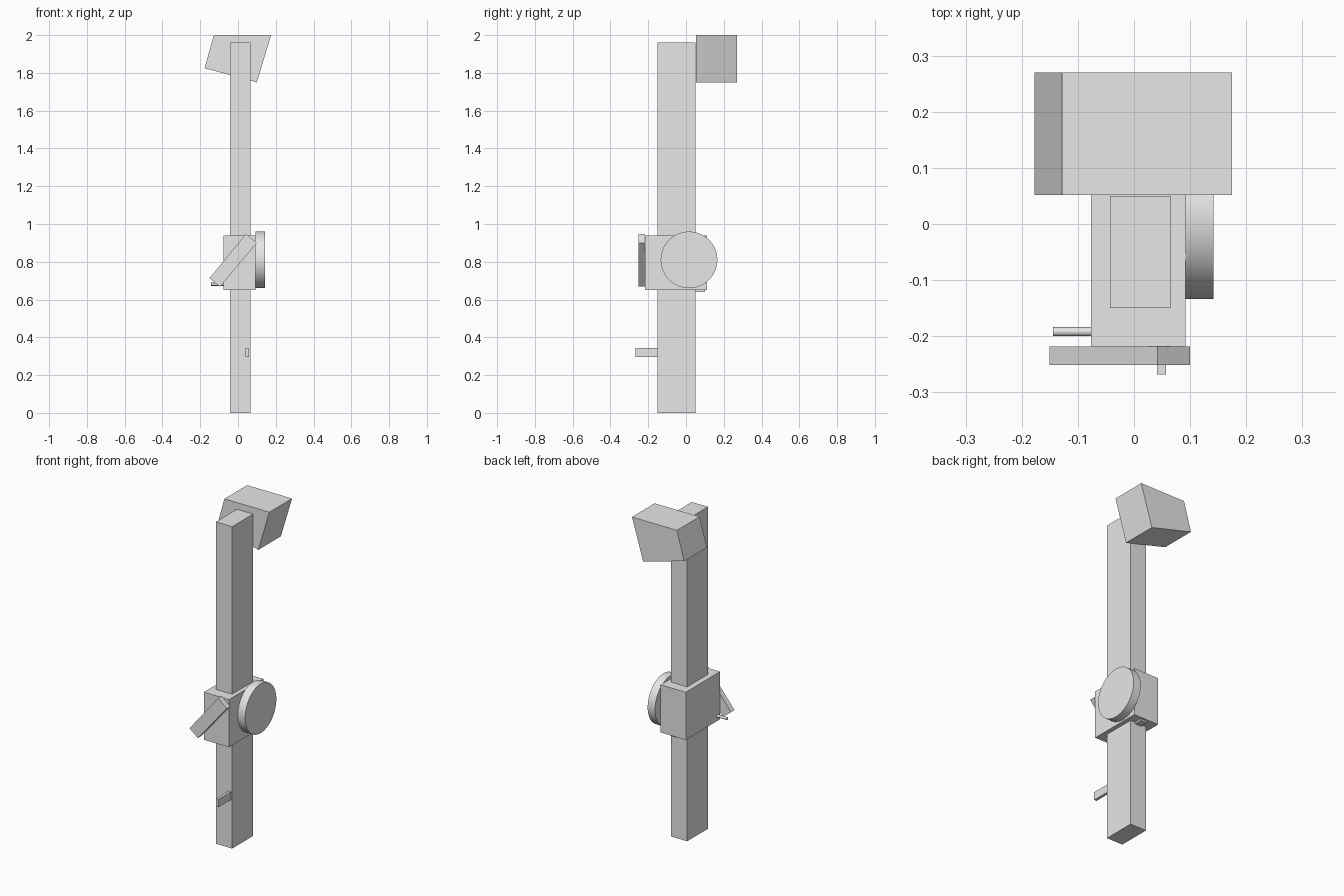
import bpy
import bmesh
import math
from mathutils import Matrix, Vector

cube = bpy.data.objects.get("Cube")
if cube:
    bpy.data.objects.remove(cube, do_unlink=True)

# One plain grey for the whole model
grey = bpy.data.materials.new("plain grey")
grey.use_nodes = True
colour = (0.8, 0.8, 0.8, 1)
grey.diffuse_color = colour
grey.node_tree.nodes["Principled BSDF"].inputs["Base Color"].default_value = colour


def add_object(name, bm):
    bmesh.ops.recalc_face_normals(bm, faces=bm.faces)
    mesh = bpy.data.meshes.new(name)
    bm.to_mesh(mesh)
    bm.free()
    mesh.materials.append(grey)
    obj = bpy.data.objects.new(name, mesh)
    bpy.context.collection.objects.link(obj)
    return obj


def prism(name, outline, front, back):
    """Extrude an outline of (x, z) points along y."""
    bm = bmesh.new()
    face = bm.faces.new([bm.verts.new((x, front, z)) for x, z in outline])
    extruded = bmesh.ops.extrude_face_region(bm, geom=[face])["geom"]
    moved = [v for v in extruded if isinstance(v, bmesh.types.BMVert)]
    bmesh.ops.translate(bm, verts=moved, vec=(0, back - front, 0))
    return add_object(name, bm)


def box(name, x, y, z):
    outline = [(x[0], z[0]), (x[1], z[0]), (x[1], z[1]), (x[0], z[1])]
    return prism(name, outline, *y)


def rod(name, x, y, z, radius, sides):
    """Cylinder lying along x."""
    bm = bmesh.new()
    place = Matrix.Translation(Vector((sum(x) / 2, y, z))) @ Matrix.Rotation(math.pi / 2, 4, "Y")
    bmesh.ops.create_cone(bm, cap_ends=True, segments=sides, radius1=radius,
                          radius2=radius, depth=x[1] - x[0], matrix=place)
    obj = add_object(name, bm)
    bpy.ops.object.select_all(action="DESELECT")
    obj.select_set(True)
    bpy.context.view_layer.objects.active = obj
    bpy.ops.object.shade_smooth_by_angle(angle=math.radians(30))
    return obj


# Upright and the skewed head behind its top
box("pole", (-0.043, 0.066), (-0.15, 0.05), (0, 1.96))
prism("head", [(-0.177, 1.825), (0.1, 1.75), (0.175, 2), (-0.128, 2)], 0.052, 0.27)

# Housing around the pole, with its wheel, pin and underside tab
box("housing", (-0.077, 0.092), (-0.218, 0.112), (0.65, 0.94))
rod("wheel", (0.092, 0.142), 0.016, 0.81, 0.15, 64)
rod("side_pin", (-0.144, -0.077), -0.192, 0.681, 0.008, 24)
box("underside_tab", (-0.01, 0.035), (0.05, 0.1), (0.64, 0.65))

# Slanted lever plate on the housing front
prism("lever_plate", [(-0.151, 0.713), (-0.095, 0.668), (0.1, 0.9), (0.042, 0.948)], -0.251, -0.218)

# Small peg low on the pole front
box("front_peg", (0.041, 0.057), (-0.268, -0.15), (0.295, 0.344))
